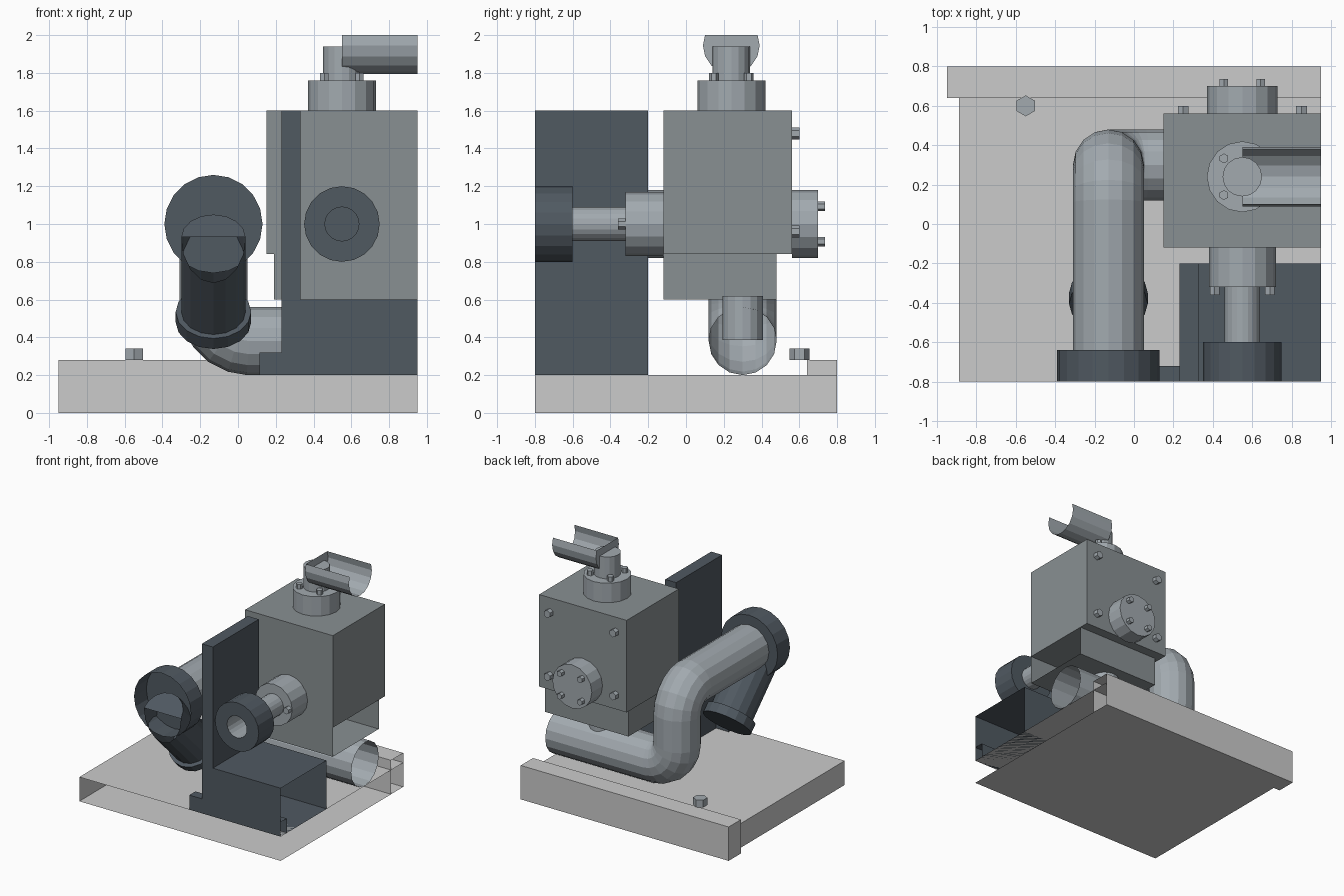
import bpy, bmesh, math
from mathutils import Vector

if "Cube" in bpy.data.objects:
    bpy.data.objects.remove(bpy.data.objects["Cube"])


def material(name, rgb):
    m = bpy.data.materials.new(name)
    m.diffuse_color = (*rgb, 1)
    m.use_nodes = True
    m.node_tree.nodes["Principled BSDF"].inputs["Base Color"].default_value = m.diffuse_color
    return m


DARK = material("dark_steel", (0.08, 0.10, 0.12))
BODY = material("body_grey", (0.25, 0.28, 0.29))
STEEL = material("pipe_steel", (0.36, 0.40, 0.43))


def finish(name, bm, mat):
    me = bpy.data.meshes.new(name)
    bm.to_mesh(me)
    bm.free()
    ob = bpy.data.objects.new(name, me)
    bpy.context.collection.objects.link(ob)
    if mat:
        me.materials.append(mat)
    return ob


def box(name, lo, hi, mat=None, open_dirs=()):
    """Box between two corners; faces pointing along open_dirs are left out."""
    bm = bmesh.new()
    bmesh.ops.create_cube(bm, size=1)
    for v in bm.verts:
        v.co = [a + (c + 0.5) * (b - a) for a, b, c in zip(lo, hi, v.co)]
    bm.normal_update()
    gone = [f for f in bm.faces if any(f.normal.dot(Vector(d)) > 0.9 for d in open_dirs)]
    bmesh.ops.delete(bm, geom=gone, context='FACES')
    return finish(name, bm, mat)


def cyl(name, p0, p1, r, mat=STEEL, sides=16, open0=False, open1=False, cut=None):
    """Cylinder from p0 to p1; optional open ends and a (point, normal) cut plane."""
    p0, p1 = Vector(p0), Vector(p1)
    d = p1 - p0
    bm = bmesh.new()
    bmesh.ops.create_cone(bm, cap_ends=True, segments=sides, radius1=r, radius2=r, depth=d.length)
    bm.normal_update()
    gone = [f for f in bm.faces
            if (open0 and f.normal.z < -0.9) or (open1 and f.normal.z > 0.9)]
    bmesh.ops.delete(bm, geom=gone, context='FACES')
    rot = d.to_track_quat('Z', 'Y')
    for v in bm.verts:
        v.co = rot @ v.co + (p0 + p1) / 2
    if cut:
        bmesh.ops.bisect_plane(bm, geom=bm.verts[:] + bm.edges[:] + bm.faces[:],
                               plane_co=cut[0], plane_no=cut[1], clear_outer=True)
    return finish(name, bm, mat)


def bolt(name, p, d, r=0.028, h=0.04):
    p = Vector(p)
    return cyl(name, p, p + Vector(d) * h, r, sides=6)


RIGHT, FRONT = (1, 0, 0), (0, -1, 0)
CX = 0.55

# base slab with raised rear curb
box("base_slab", (-0.89, -0.8, 0), (0.95, 0.8, 0.2), None, (RIGHT, FRONT))
box("rear_curb", (-0.95, 0.64, 0), (0.95, 0.8, 0.28), None, (RIGHT,))
bolt("base_bolt", (-0.55, 0.6, 0.28), (0, 0, 1), 0.053, 0.06)

# main housing
box("housing", (0.15, -0.12, 0.84), (0.95, 0.56, 1.6), BODY)
box("housing_lower", (0.19, -0.12, 0.6), (0.95, 0.48, 0.84), BODY, (RIGHT,))
for x in (0.25, 0.85):
    for z in (0.96, 1.48):
        bolt("housing_bolt", (x, 0.56, z), (0, 1, 0), 0.032)

# rear and top flanges with four bolts each
cyl("rear_flange", (CX, 0.56, 1.0), (CX, 0.70, 1.0), 0.18)
cyl("top_flange", (CX, 0.24, 1.6), (CX, 0.24, 1.76), 0.18)
for i in (-0.093, 0.093):
    for j in (-0.093, 0.093):
        bolt("rear_flange_bolt", (CX + i, 0.70, 1.0 + j), (0, 1, 0), 0.025, 0.037)
        bolt("top_flange_bolt", (CX + i, 0.24 + j, 1.76), (0, 0, 1), 0.025)

# top outlet, cut off at the upper limit
cyl("top_stub", (CX, 0.24, 1.76), (CX, 0.24, 1.94), 0.10)
cyl("top_pipe", (CX, 0.24, 1.945), (0.95, 0.24, 1.945), 0.15, open1=True,
    cut=((0, 0, 2), (0, 0, 1)))

# front shaft with flange and collar
cyl("front_flange", (CX, -0.12, 1.0), (CX, -0.32, 1.0), 0.17)
for s in (-0.14, 0.14):
    bolt("front_flange_bolt", (CX + s, -0.32, 1.0), (0, -1, 0))
cyl("shaft", (CX, -0.32, 1.0), (CX, -0.8, 1.0), 0.09, sides=20, open1=True)
collar = cyl("shaft_collar", (CX, -0.6, 1.0), (CX, -0.8, 1.0), 0.2, DARK, 20)
bm = bmesh.new()
bm.from_mesh(collar.data)
cap = [f for f in bm.faces if len(f.verts) > 4 and f.calc_center_median().y < -0.7]
bmesh.ops.inset_region(bm, faces=cap, thickness=0.11)
bmesh.ops.delete(bm, geom=cap, context='FACES')
bm.to_mesh(collar.data)
bm.free()

# support bracket: upright plate, block and foot bar
box("bracket_plate", (0.23, -0.8, 0.2), (0.33, -0.2, 1.6), DARK)
box("bracket_block", (0.23, -0.8, 0.2), (0.95, -0.2, 0.6), DARK, (RIGHT,))
box("bracket_foot", (0.115, -0.8, 0.2), (0.95, -0.72, 0.32), DARK, (RIGHT,))

# large bent pipe: straight legs with rounded corners
R = 0.19
corners = [Vector(p) for p in ((0.95, 0.3, 0.38), (-0.13, 0.3, 0.38),
                               (-0.13, 0.3, 1.0), (-0.13, -0.64, 1.0))]
path = [corners[0]]
for a, b, c in zip(corners, corners[1:], corners[2:]):
    u, w = (a - b).normalized(), (c - b).normalized()
    for k in range(6):
        t = math.pi / 2 * k / 5
        path.append(b + u * R * (1 - math.sin(t)) + w * R * (1 - math.cos(t)))
path.append(corners[-1])
cu = bpy.data.curves.new("bent_pipe", 'CURVE')
cu.dimensions = '3D'
cu.bevel_depth = 0.18
cu.bevel_resolution = 6
sp = cu.splines.new('POLY')
sp.points.add(len(path) - 1)
for p, q in zip(sp.points, path):
    p.co = (*q, 1)
sp.use_smooth = False
cu.materials.append(STEEL)
pipe = bpy.data.objects.new("bent_pipe", cu)
bpy.context.collection.objects.link(pipe)
bpy.context.view_layer.objects.active = pipe
pipe.select_set(True)
bpy.ops.object.convert(target='MESH')

# riser between the pipe and the housing
cyl("riser", (CX, 0.3, 0.385), (CX, 0.3, 0.62), 0.108)

# pipe collar, open at the front, with a slanted branch and its end flange
cyl("pipe_collar", (-0.13, -0.64, 1.0), (-0.13, -0.8, 1.0), 0.26, DARK, 20, open1=True)
cyl("branch_pipe", (-0.13, -0.8, 0.93), (-0.13, -0.39, 0.52), 0.17, DARK,
    cut=((0, -0.8, 0), (0, -1, 0)))
cyl("branch_flange", (-0.13, -0.405, 0.535), (-0.13, -0.35, 0.48), 0.2, DARK)
